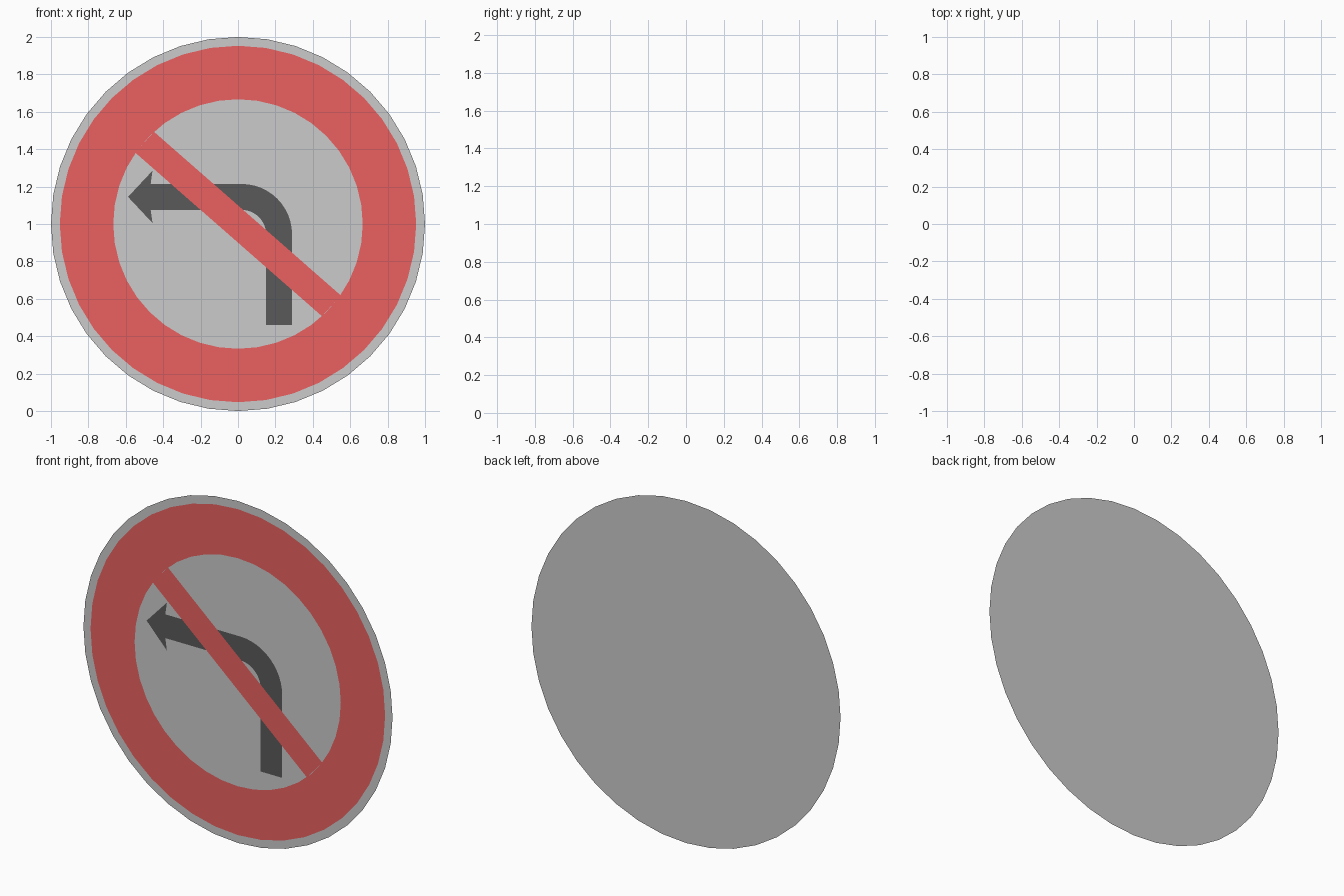
import bpy
import bmesh
from math import sin, cos, pi, hypot

if "Cube" in bpy.data.objects:
    bpy.data.objects.remove(bpy.data.objects["Cube"])

CZ = 1.0      # height of the sign centre
STEP = 0.0015  # gap between the stacked layers


def material(name, rgb):
    mat = bpy.data.materials.new(name)
    mat.diffuse_color = (*rgb, 1.0)
    mat.use_nodes = True
    mat.node_tree.nodes["Principled BSDF"].inputs["Base Color"].default_value = mat.diffuse_color
    return mat


def flat_shape(name, points, layer, mat=None):
    """One flat face from an (x, z) outline, facing -y."""
    bm = bmesh.new()
    face = bm.faces.new([bm.verts.new((x, -layer * STEP, z)) for x, z in points])
    face.normal_update()
    if face.normal.y > 0:
        face.normal_flip()
    bmesh.ops.triangulate(bm, faces=[face])
    mesh = bpy.data.meshes.new(name)
    bm.to_mesh(mesh)
    bm.free()
    obj = bpy.data.objects.new(name, mesh)
    bpy.context.collection.objects.link(obj)
    if mat:
        mesh.materials.append(mat)
    return obj


def arc(cx, cz, r, start, end, n):
    return [(cx + r * cos(start + (end - start) * i / n),
             cz + r * sin(start + (end - start) * i / n)) for i in range(n + 1)]


def circle(r, n):
    return arc(0, CZ, r, 0, 2 * pi, n)[:-1]


red = material("sign_red", (0.83, 0.12, 0.12))
black = material("sign_black", (0.10, 0.10, 0.10))

# Plate and the stacked printed discs
flat_shape("back_plate", circle(1.0, 40), 0)
flat_shape("red_border", circle(0.953, 40), 1, red)
flat_shape("inner_field", circle(0.667, 40), 2)

# Turn-left arrow: stem, quarter bend, shaft and head
bend_x, bend_z = 0.02, 0.945
outer, inner = 0.269, 0.13
arrow = [(bend_x + inner, 0.46), (bend_x + outer, 0.46)]
arrow += arc(bend_x, bend_z, outer, 0, pi / 2, 12)
arrow += [(-0.467, bend_z + outer), (-0.457, 1.285), (-0.588, 1.145),
          (-0.457, 1.005), (-0.467, bend_z + inner)]
arrow += arc(bend_x, bend_z, inner, pi / 2, 0, 12)
flat_shape("turn_arrow", arrow, 3, black)

# Diagonal bar, symmetric about the centre
corners = [(-0.55, 0.382), (-0.449, 0.493)]
corners += [(-x, -z) for x, z in corners]
flat_shape("diagonal_bar", [(x, z + CZ) for x, z in corners], 4, red)
